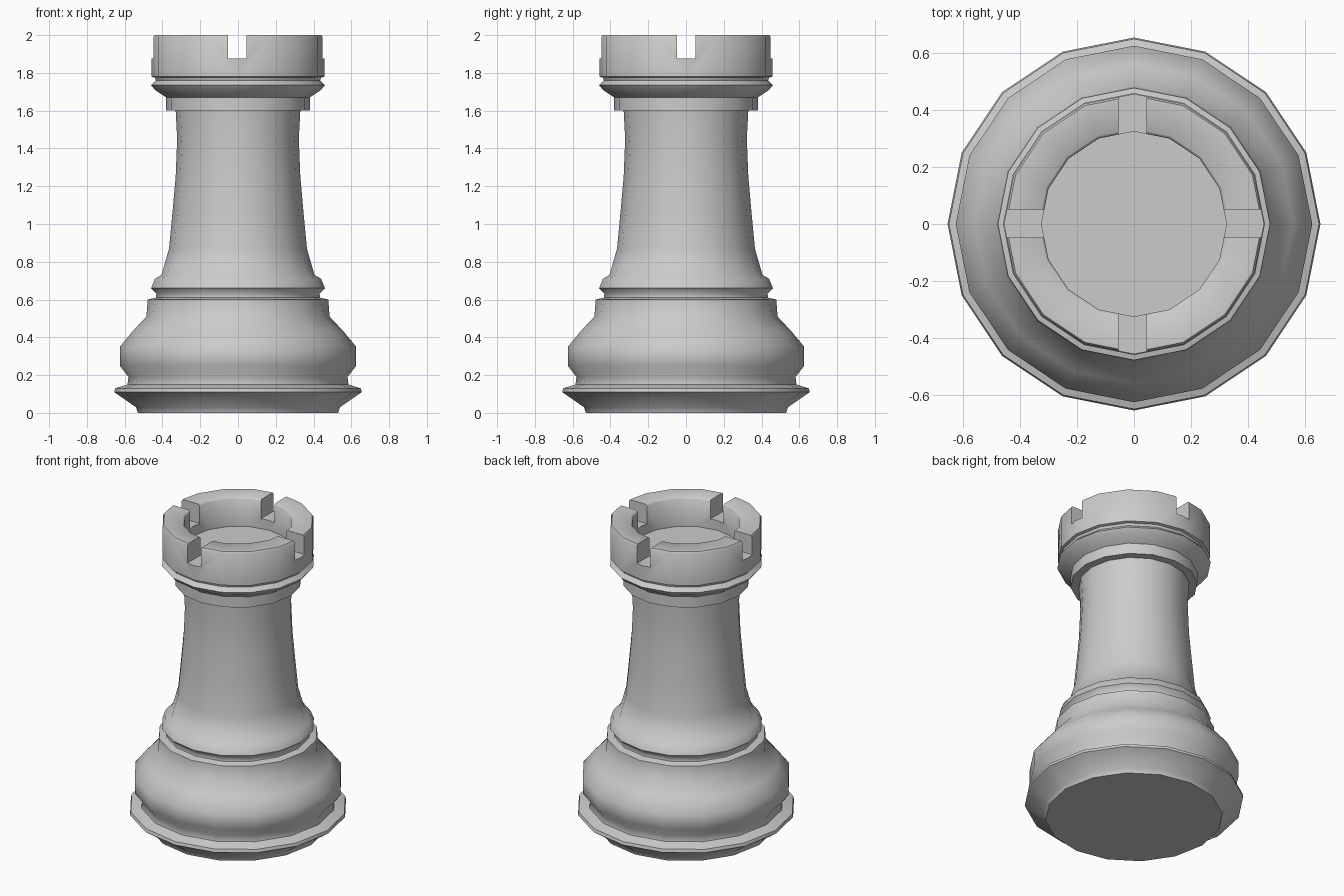
import bpy, bmesh, math

if "Cube" in bpy.data.objects:
    bpy.data.objects.remove(bpy.data.objects["Cube"], do_unlink=True)

SIDES = 16

stone = bpy.data.materials.new("light grey")
stone.use_nodes = True
grey = (0.6, 0.6, 0.6, 1)
stone.diffuse_color = grey
stone.node_tree.nodes["Principled BSDF"].inputs["Base Color"].default_value = grey

# Radius and height, from the underside up the outside and down into the cup
foot = [(0.53, 0), (0.54, 0.03), (0.655, 0.11), (0.65, 0.13), (0.585, 0.15), (0.58, 0.19)]
belly = [(0.626, 0.25), (0.626, 0.35), (0.56, 0.43), (0.485, 0.51), (0.478, 0.6)]
lower_collar = [(0.435, 0.61), (0.432, 0.63), (0.46, 0.66), (0.44, 0.71), (0.405, 0.73)]
shaft = [(0.365, 0.87), (0.347, 1.06), (0.33, 1.25), (0.322, 1.45), (0.33, 1.6)]
upper_collar = [(0.38, 1.6), (0.38, 1.67), (0.44, 1.71), (0.46, 1.735), (0.435, 1.76), (0.44, 1.775)]
crown = [(0.457, 1.78), (0.457, 1.99), (0.45, 2), (0.335, 2), (0.325, 1.99), (0.325, 1.81)]
profile = foot + belly + lower_collar + shaft + upper_collar + crown


def new_object(name, bm):
    bmesh.ops.recalc_face_normals(bm, faces=bm.faces)
    mesh = bpy.data.meshes.new(name)
    bm.to_mesh(mesh)
    bm.free()
    obj = bpy.data.objects.new(name, mesh)
    bpy.context.collection.objects.link(obj)
    return obj


# Turned tower body
bm = bmesh.new()
rings = []
for r, z in profile:
    angles = [math.tau * i / SIDES for i in range(SIDES)]
    rings.append([bm.verts.new((r * math.cos(a), r * math.sin(a), z)) for a in angles])
for low, high in zip(rings, rings[1:]):
    for i in range(SIDES):
        j = (i + 1) % SIDES
        bm.faces.new((low[i], low[j], high[j], high[i]))
bm.faces.new(rings[0])
bm.faces.new(rings[-1])
tower = new_object("chess_tower", bm)
tower.data.materials.append(stone)

bpy.ops.object.select_all(action="DESELECT")
tower.select_set(True)
bpy.context.view_layer.objects.active = tower

# Four battlement notches, cut by two crossing bars
for name, size, shift in (("notch_bar_x", (2, 0.098, 0.3), (0, 0.002)),
                          ("notch_bar_y", (0.098, 2, 0.3), (-0.005, 0))):
    bm = bmesh.new()
    bmesh.ops.create_cube(bm, size=1)
    bmesh.ops.scale(bm, vec=size, verts=bm.verts)
    bmesh.ops.translate(bm, vec=(*shift, 1.875 + size[2] / 2), verts=bm.verts)
    bar = new_object(name, bm)
    bar.data.materials.append(stone)
    bar.hide_render = True
    cut = tower.modifiers.new(name, "BOOLEAN")
    cut.operation = "DIFFERENCE"
    cut.solver = "EXACT"
    cut.object = bar
    bpy.ops.object.modifier_apply(modifier=cut.name)
    bpy.data.objects.remove(bar, do_unlink=True)

bpy.ops.object.shade_smooth_by_angle(angle=math.radians(55))
